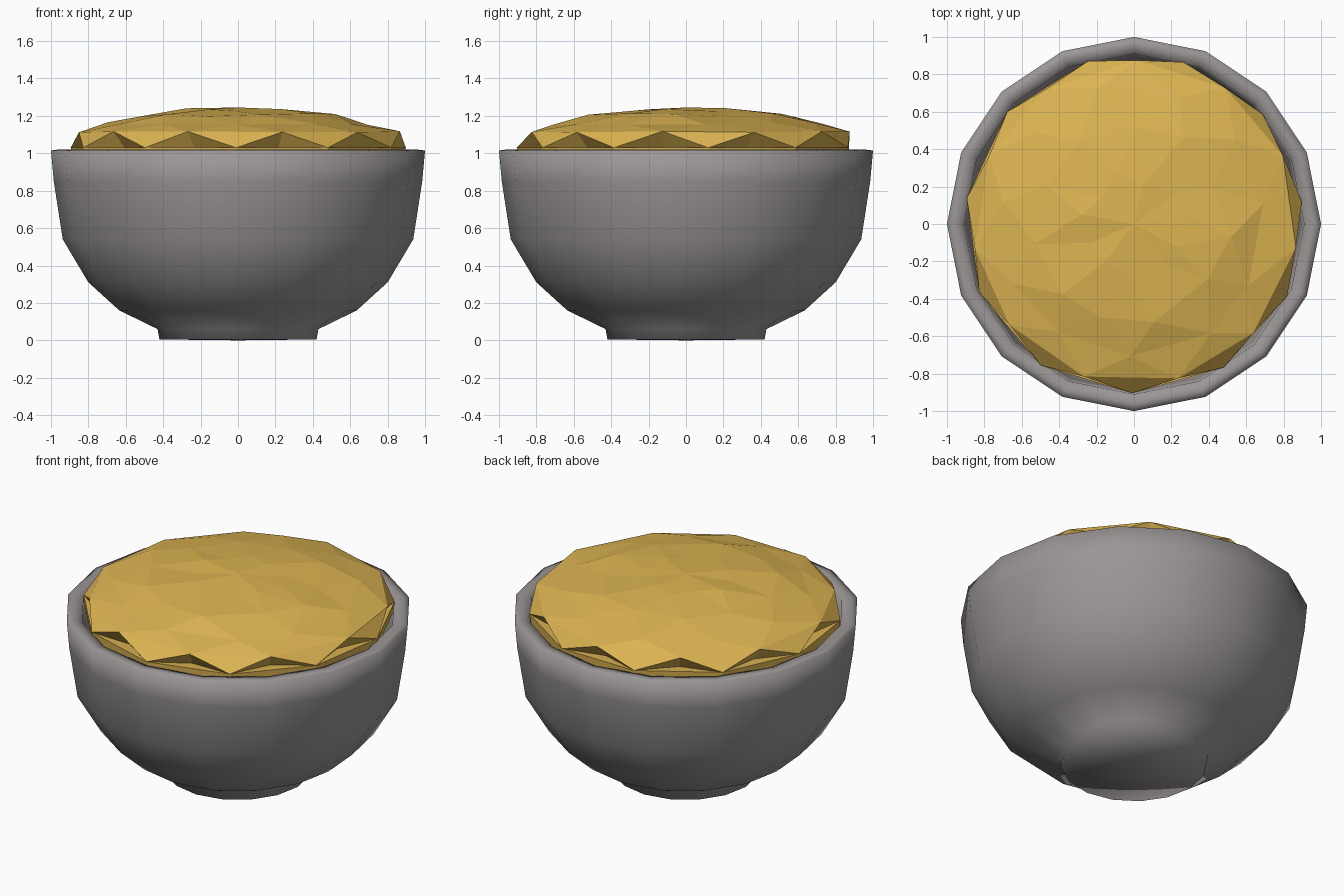
import bpy, math, random

if "Cube" in bpy.data.objects:
    bpy.data.objects.remove(bpy.data.objects["Cube"])
random.seed(4)

def material(name, c):
    m = bpy.data.materials.new(name)
    m.diffuse_color = (*c, 1)
    m.use_nodes = True
    m.node_tree.nodes["Principled BSDF"].inputs["Base Color"].default_value = m.diffuse_color
    return m

def make(name, verts, faces, mat, smooth):
    me = bpy.data.meshes.new(name)
    me.from_pydata(verts, [], faces)
    me.materials.append(mat)
    for p in me.polygons:
        p.use_smooth = smooth
    ob = bpy.data.objects.new(name, me)
    bpy.context.collection.objects.link(ob)
    return ob

def polar(r, a, z):
    return (r * math.cos(a), r * math.sin(a), z)

grey = material("warm grey", (0.33, 0.305, 0.305))
gold = material("golden yellow", (0.72, 0.46, 0.085))

# Bowl: 16-sided lathe, from foot centre up the outside and down the inside
N = 16
prof = [(0.42, 0.005), (0.43, 0.06), (0.635, 0.16), (0.80, 0.31), (0.937, 0.54),
        (0.985, 0.85), (1.0, 1.015), (0.96, 1.02), (0.91, 1.01), (0.895, 0.85),
        (0.85, 0.56), (0.72, 0.37), (0.50, 0.22)]
verts = [polar(r, 2 * math.pi * i / N, z) for r, z in prof for i in range(N)]
faces = []
for j in range(len(prof) - 1):
    for i in range(N):
        k = (i + 1) % N
        faces.append((j * N + i, j * N + k, (j + 1) * N + k, (j + 1) * N + i))
b = len(verts)
verts += [(0, 0, 0), (0, 0, 0.14)]
top = (len(prof) - 1) * N
for i in range(N):
    k = (i + 1) % N
    faces.append((b, k, i))
    faces.append((b + 1, top + i, top + k))
make("bowl", verts, faces, grey, True)

# Filling: faceted dome whose edge breaks into downward points
M = 11
step = 2 * math.pi / M
start = math.radians(-90 - 17)
# radius, height, angular half-step shift, jitter
rings = [(0.90, 0.97, 0.5, 0), (0.905, 1.03, 0.5, 0), (0.865, 1.115, 0, 0.012),
         (0.72, 1.16, 0.5, 0.03), (0.50, 1.205, 0, 0.04), (0.25, 1.235, 0.5, 0.04)]
verts = []
for r, z, s, j in rings:
    for i in range(M):
        a = start + (i + s) * step + random.uniform(-2, 2) * j
        verts.append(polar(r + random.uniform(-j, j), a, z + random.uniform(-j, j) * 0.25))
faces = []
for i in range(M):
    k = (i + 1) % M
    faces.append((i, k, M + k, M + i))
    faces.append((2 * M + i, M + i, 2 * M + k))
    # recessed notch between two points
    n = len(verts)
    verts.append(polar(0.79, start + i * step, 1.025))
    p = (i - 1) % M
    faces += [(2 * M + i, M + p, n), (2 * M + i, n, M + i), (M + p, M + i, n)]
for j in range(2, len(rings) - 1):
    for i in range(M):
        k = (i + 1) % M
        lo, up = j * M, (j + 1) * M
        if rings[j][2] == 0:
            faces += [(lo + i, lo + k, up + i), (lo + k, up + k, up + i)]
        else:
            faces += [(lo + i, lo + k, up + k), (lo + i, up + k, up + i)]
n = len(verts)
verts.append((0, 0, 1.245))
last = (len(rings) - 1) * M
for i in range(M):
    faces.append((last + i, last + (i + 1) % M, n))
faces.append(tuple(reversed(range(M))))
make("filling", verts, faces, gold, False)
